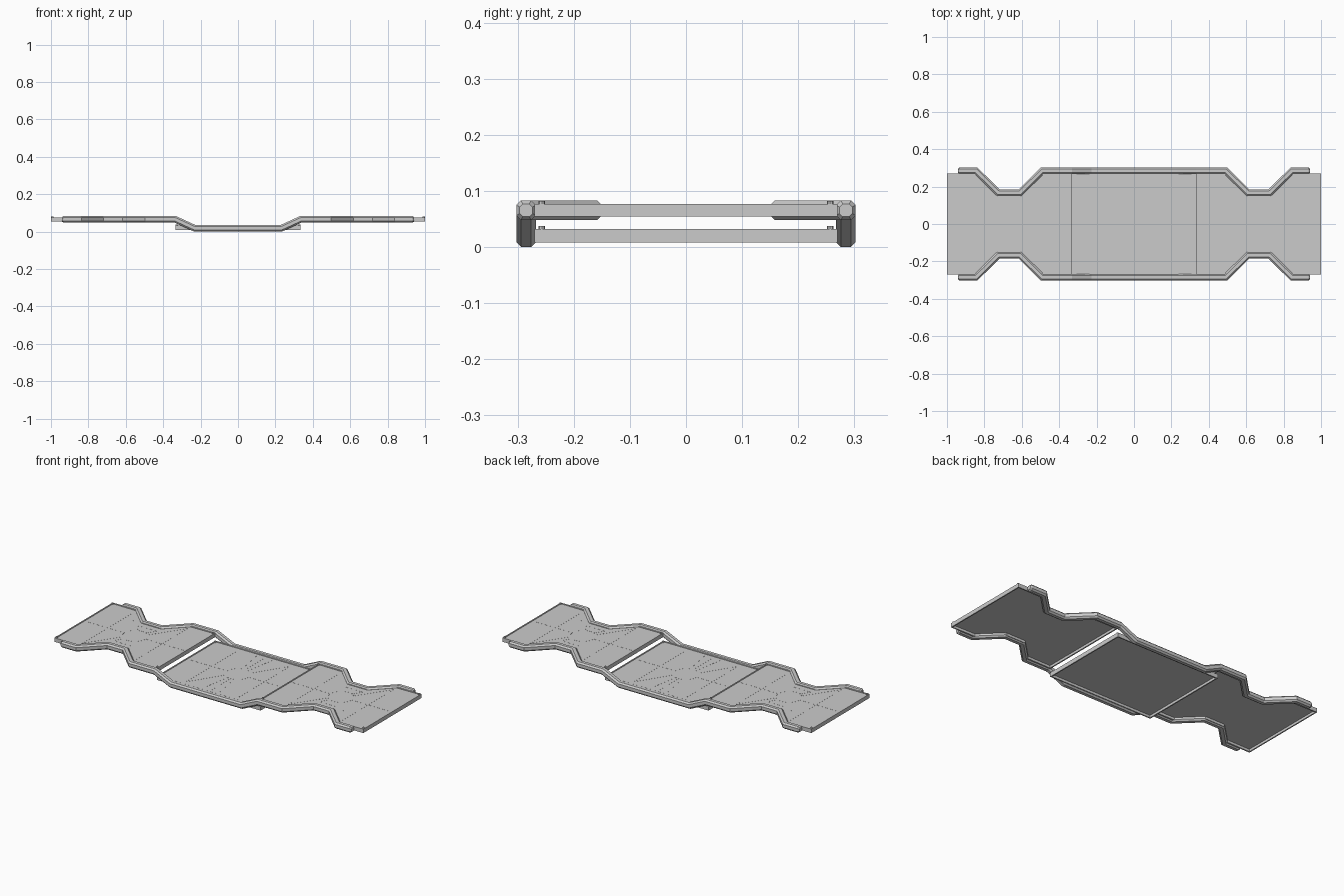
import bpy, bmesh, math
from mathutils import Vector

if "Cube" in bpy.data.objects:
    bpy.data.objects.remove(bpy.data.objects["Cube"])


def finish(bm, name):
    bmesh.ops.recalc_face_normals(bm, faces=bm.faces)
    me = bpy.data.meshes.new(name)
    bm.to_mesh(me)
    bm.free()
    ob = bpy.data.objects.new(name, me)
    bpy.context.collection.objects.link(ob)
    return ob


def side_rail(name, s):
    # Mitred octagonal tube following the pinched, dropped side outline
    half = [(0.23, 0.285, 0.0175), (0.335, 0.285, 0.0655), (0.49, 0.285, 0.0655),
            (0.61, 0.167, 0.0655), (0.725, 0.167, 0.0655), (0.845, 0.285, 0.0655),
            (0.933, 0.285, 0.0655), (0.942, 0.285, 0.0655)]
    pts = [Vector((-x, s * y, z)) for x, y, z in reversed(half)]
    pts += [Vector((x, s * y, z)) for x, y, z in half]
    a, c = 0.0175, 0.009
    prof = [(a, c), (c, a), (-c, a), (-a, c), (-a, -c), (-c, -a), (c, -a), (a, -c)]
    bm = bmesh.new()
    rings = []
    for i, p in enumerate(pts):
        d1 = (p - pts[max(i - 1, 0)]).normalized()
        d2 = (pts[min(i + 1, len(pts) - 1)] - p).normalized()
        t = (d1 + d2).normalized()
        side = Vector((0, 0, 1)).cross(t).normalized()
        up = t.cross(side)
        if 0 < i < len(pts) - 1:
            k = 1 / t.dot(d1)
            if abs(d1.z - d2.z) > 1e-4:
                up *= k
            else:
                side *= k
        else:
            side *= 0.65
            up *= 0.65
        rings.append([bm.verts.new(p + side * u + up * v) for u, v in prof])
    for r0, r1 in zip(rings, rings[1:]):
        for j in range(8):
            k = (j + 1) % 8
            bm.faces.new((r0[j], r0[k], r1[k], r1[j]))
    bm.faces.new(rings[0])
    bm.faces.new(rings[-1])
    finish(bm, name)


def tray(name, outline, z0, z1):
    # Plate with a raised rim: shallow recess on top, deep one underneath
    bm = bmesh.new()
    base = bm.faces.new([bm.verts.new((x, y, z0)) for x, y in outline])
    ext = bmesh.ops.extrude_face_region(bm, geom=[base])['geom']
    bmesh.ops.translate(bm, vec=(0, 0, z1 - z0),
                        verts=[v for v in ext if isinstance(v, bmesh.types.BMVert)])
    bmesh.ops.recalc_face_normals(bm, faces=bm.faces)
    bm.normal_update()
    caps = [f for f in bm.faces if abs(f.normal.z) > 0.9]
    for f in caps:
        dz = -0.003 if f.normal.z > 0 else 0.014
        for _ in (0,):
            bmesh.ops.inset_region(bm, faces=[f], thickness=0.010)
        inner = bmesh.ops.extrude_face_region(bm, geom=[f])['geom']
        bmesh.ops.translate(bm, vec=(0, 0, dz),
                            verts=[v for v in inner if isinstance(v, bmesh.types.BMVert)])
        if f.is_valid:
            bmesh.ops.delete(bm, geom=[f], context='FACES_ONLY')
    finish(bm, name)


def seams(name, cx, z, segs):
    # Hairline panel seams radiating from a central ring, on both faces
    r = 0.07
    ring = [(r * math.cos(k * math.pi / 8), r * math.sin(k * math.pi / 8)) for k in range(17)]
    lines = [(*p, *q) for p, q in zip(ring, ring[1:])]
    for x0, y0, x1, y1 in segs:
        lines += [(i * x0, j * y0, i * x1, j * y1) for i in (-1, 1) for j in (-1, 1)]
    bm = bmesh.new()
    for x0, y0, x1, y1 in sorted(set(lines)):
        p, q = Vector((x0 + cx, y0, 0)), Vector((x1 + cx, y1, 0))
        n = (q - p).normalized().cross(Vector((0, 0, 1))) * 0.0012
        loop = (p - n, p + n, q + n, q - n)
        lo = [bm.verts.new((v.x, v.y, z - 0.0058)) for v in loop]
        hi = [bm.verts.new((v.x, v.y, z + 0.0005)) for v in loop]
        bm.faces.new(lo)
        bm.faces.new(hi)
        for k in range(4):
            m = (k + 1) % 4
            bm.faces.new((lo[k], lo[m], hi[m], hi[k]))
    finish(bm, name)


def bolt(name, x, y, z):
    bpy.ops.mesh.primitive_cylinder_add(vertices=8, radius=0.006, depth=0.008,
                                        location=(x, y, z))
    bpy.context.object.name = name


# Side rails
for s, label in ((-1, "front"), (1, "back")):
    side_rail(label + "_side_rail", s)

# Low centre deck
W = 0.27
tray("centre_deck", [(-0.335, -W), (0.335, -W), (0.335, W), (-0.335, W)], 0.008, 0.032)
seams("centre_deck_seams", 0, 0.029,
      [(0, 0.07, 0, 0.24), (0.02, 0.067, 0.05, 0.24), (0.05, 0.05, 0.165, 0.23),
       (0.17, 0, 0.17, 0.23), (0.07, 0, 0.32, 0)])

# Raised end decks with pinched waists
for s, label in ((-1, "left"), (1, "right")):
    right = [(0.335, W), (0.497, W), (0.612, 0.158), (0.723, 0.158), (0.838, W), (1.0, W)]
    outline = [(s * x, y) for x, y in right] + [(s * x, -y) for x, y in reversed(right)]
    tray(label + "_end_deck", outline, 0.054, 0.077)
    seams(label + "_end_deck_seams", s * 0.667, 0.074,
          [(0.05, 0.05, 0.175, 0.235), (0.175, 0, 0.175, 0.24), (0.07, 0, 0.32, 0),
           (0.03, 0.065, 0.06, 0.115), (0, 0.115, 0.06, 0.115)])
    # Corner bolts
    for t, row in ((-1, "front"), (1, "back")):
        bolt(f"{label}_{row}_outer_bolt", s * 0.993, t * 0.257, 0.078)
        bolt(f"{label}_{row}_inner_bolt", s * 0.342, t * 0.257, 0.078)
        bolt(f"{label}_{row}_centre_bolt", s * 0.327, t * 0.257, 0.033)
